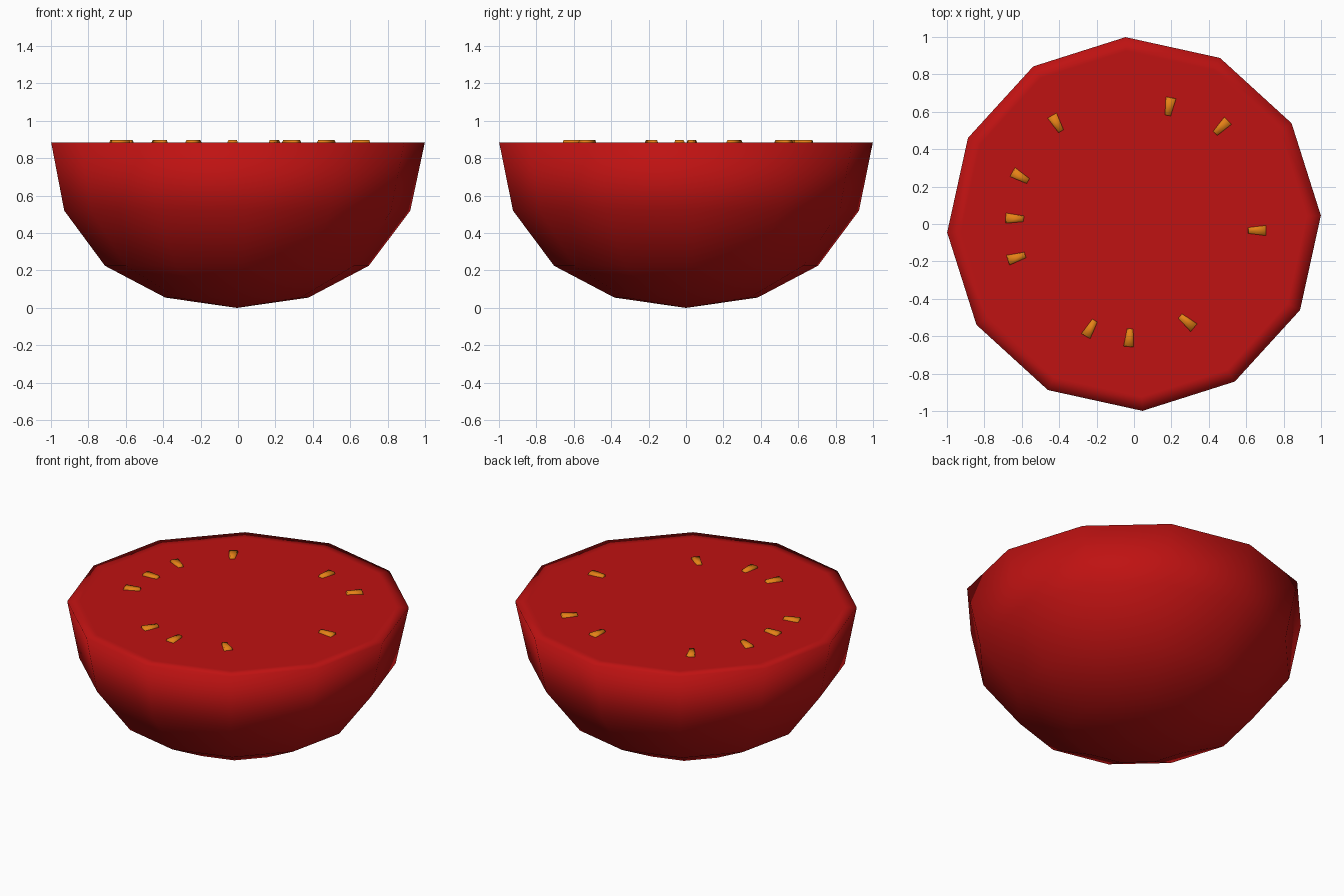
import bpy, bmesh, math
from mathutils import Matrix, Vector

if "Cube" in bpy.data.objects:
    bpy.data.objects.remove(bpy.data.objects["Cube"])


def material(name, rgb):
    m = bpy.data.materials.new(name)
    m.diffuse_color = (*rgb, 1)
    m.use_nodes = True
    m.node_tree.nodes["Principled BSDF"].inputs["Base Color"].default_value = m.diffuse_color
    return m


RED = material("tomato red", (0.52, 0.006, 0.006))
ORANGE = material("seed orange", (0.78, 0.22, 0.008))


def finish(name, bm, mat):
    bmesh.ops.recalc_face_normals(bm, faces=bm.faces)
    for f in bm.faces:
        f.smooth = True
    me = bpy.data.meshes.new(name)
    bm.to_mesh(me)
    bm.free()
    me.materials.append(mat)
    ob = bpy.data.objects.new(name, me)
    bpy.context.collection.objects.link(ob)
    return ob


# Tomato half: 12-sided rounded bowl closed by a flat cut with a narrow rim
SIDES, TURN = 12, math.radians(2.6)
RINGS = [(0.383, 0.055, -0.006), (0.706, 0.225, -0.006), (0.926, 0.52, -0.004),
         (1.0, 0.885, 0), (0.925, 0.885, 0)]
bm = bmesh.new()
rings = []
for r, z, dx in RINGS:
    rings.append([bm.verts.new((dx + r * math.cos(TURN + i * math.tau / SIDES),
                                r * math.sin(TURN + i * math.tau / SIDES), z))
                  for i in range(SIDES)])
bottom = bm.verts.new((-0.006, 0, 0))
for i in range(SIDES):
    j = (i + 1) % SIDES
    bm.faces.new((bottom, rings[0][j], rings[0][i]))
    for a, b in zip(rings, rings[1:]):
        bm.faces.new((a[i], a[j], b[j], b[i]))
bm.faces.new(rings[-1])
finish("tomato_half", bm, RED)

# Seeds: small wedges, wide end outward; (x, y, pointing angle)
SEEDS = [(0.19, 0.63, 80), (0.47, 0.52, 45), (-0.415, 0.54, 120), (-0.61, 0.255, 150),
         (-0.64, 0.03, 178), (-0.63, -0.18, 197), (-0.235, -0.56, 240),
         (-0.025, -0.61, 265), (0.285, -0.525, 320), (0.66, -0.035, 0)]
for n, (x, y, ang) in enumerate(SEEDS):
    bm = bmesh.new()
    # outline is (along, half width, half width of the raised top)
    low, high = [], []
    for u, w, t in ((-0.055, 0.02, 0.012), (0.05, 0.034, 0.022)):
        low += [bm.verts.new((u, s * w, 0.87)) for s in (-1, 1)]
        high += [bm.verts.new((u * 0.85, s * t, 0.898)) for s in (-1, 1)]
    bm.faces.new([high[k] for k in (0, 2, 3, 1)])
    bm.faces.new([low[k] for k in (0, 1, 3, 2)])
    for a, b in ((0, 2), (2, 3), (3, 1), (1, 0)):
        bm.faces.new((low[a], low[b], high[b], high[a]))
    bm.transform(Matrix.Translation(Vector((x, y, 0))) @ Matrix.Rotation(math.radians(ang), 4, 'Z'))
    finish(f"seed_{n + 1}", bm, ORANGE)
